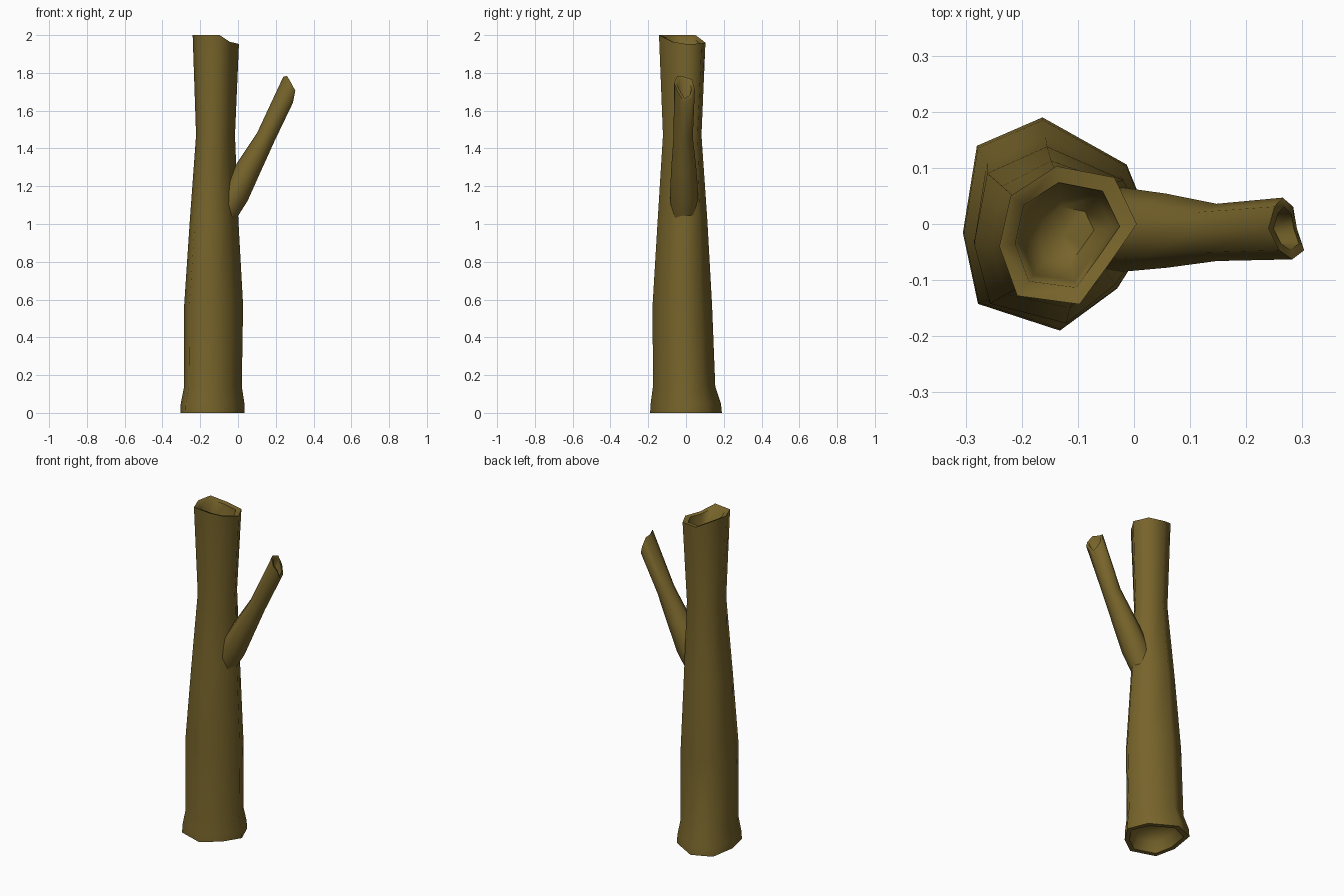
import bpy, bmesh, math
from mathutils import Vector

if "Cube" in bpy.data.objects:
    bpy.data.objects.remove(bpy.data.objects["Cube"])

bark = bpy.data.materials.new("olive brown bark")
bark.diffuse_color = (0.185, 0.128, 0.024, 1)
bark.use_nodes = True
bark.node_tree.nodes["Principled BSDF"].inputs["Base Color"].default_value = bark.diffuse_color


def loft(name, rings):
    """Skin a list of equal-length rings and close both ends with a fan."""
    bm = bmesh.new()
    loops = [[bm.verts.new(p) for p in r] for r in rings]
    n = len(loops[0])
    for a, b in zip(loops, loops[1:]):
        for i in range(n):
            j = (i + 1) % n
            bm.faces.new((a[i], a[j], b[j], b[i]))
    for loop in (loops[0], loops[-1]):
        bmesh.ops.poke(bm, faces=[bm.faces.new(loop)])
    bmesh.ops.recalc_face_normals(bm, faces=bm.faces)
    me = bpy.data.meshes.new(name)
    bm.to_mesh(me)
    bm.free()
    me.materials.append(bark)
    ob = bpy.data.objects.new(name, me)
    bpy.context.collection.objects.link(ob)
    bpy.ops.object.select_all(action='DESELECT')
    ob.select_set(True)
    bpy.context.view_layer.objects.active = ob
    bpy.ops.object.shade_smooth_by_angle(angle=math.radians(66))
    return ob


def inset(ring, k, offset):
    """Shrink a ring about its centre and shift it, for the hollow ends."""
    c = sum(ring, Vector()) / len(ring)
    return [c + (p - c) * k + Vector(offset) for p in ring]


# Trunk cross-sections: irregular eight-sided outlines at foot and top
foot = [(.035, -.012), (-.013, .105), (-.163, .188), (-.28, .138),
        (-.305, -.015), (-.278, -.14), (-.132, -.187), (-.03, -.113)]
crown = [(.005, 0), (-.035, .083), (-.138, .103), (-.22, .05),
         (-.24, -.04), (-.208, -.128), (-.097, -.143), (-.045, -.072)]


def fit(z, x0, x1, y0, y1, t):
    """Blend foot and crown outlines, then fit them to the given extents."""
    pts = [Vector((*a, 0)).lerp(Vector((*b, 0)), t) for a, b in zip(foot, crown)]
    xs, ys = [p.x for p in pts], [p.y for p in pts]
    return [Vector((x0 + (p.x - min(xs)) / (max(xs) - min(xs)) * (x1 - x0),
                    y0 + (p.y - min(ys)) / (max(ys) - min(ys)) * (y1 - y0), z))
            for p in pts]


base = fit(0, -.305, .035, -.19, .19, 0)
top = fit(2, -.24, .005, -.143, .103, 1)
for i, z in zip((0, 1, 2, 7), (1.953, 1.955, 1.96, 1.965)):   # broken rim
    top[i].z = z

loft("trunk", [
    inset(base, .5, (0, 0, .10)),
    inset(base, .72, (0, 0, .06)),
    inset(base, .84, (0, 0, 0)),
    base,
    fit(.05, -.303, .034, -.187, .185, 0),
    fit(.14, -.285, .02, -.175, .155, .1),
    fit(.57, -.285, .027, -.177, .138, .3),
    fit(1.02, -.255, .002, -.15, .113, .6),
    fit(1.47, -.222, -.016, -.122, .082, .9),
    top,
    inset(top, .76, (0, 0, -.008)),
    inset(top, .66, (0, 0, -.12)),
    inset(top, .4, (0, 0, -.18)),
])

# Side branch: tapered rings along a leaning axis, with a splintered hollow end
axis = Vector((.42, 0, .9075)).normalized()
up = Vector((-axis.z, 0, axis.x))


def branch_ring(centre, r, ry, shifts=(0,) * 8):
    c = Vector(centre)
    return [c + up * r * math.cos(i * math.pi / 4)
            + Vector((0, ry * math.sin(i * math.pi / 4), 0)) + axis * s
            for i, s in enumerate(shifts)]


tip = branch_ring((.265, -.008, 1.71), .052, .055,
                  (.052, .045, 0, -.035, -.052, .012, .04, .065))
loft("branch", [
    branch_ring((-.09, -.01, 1.03), .07, .065),
    branch_ring((-.02, -.01, 1.155), .078, .075),
    branch_ring((.058, -.012, 1.30), .066, .066),
    branch_ring((.147, -.015, 1.46), .051, .051),
    tip,
    inset(tip, .7, (0, 0, 0)),
    inset(tip, .55, axis * -.08),
])
